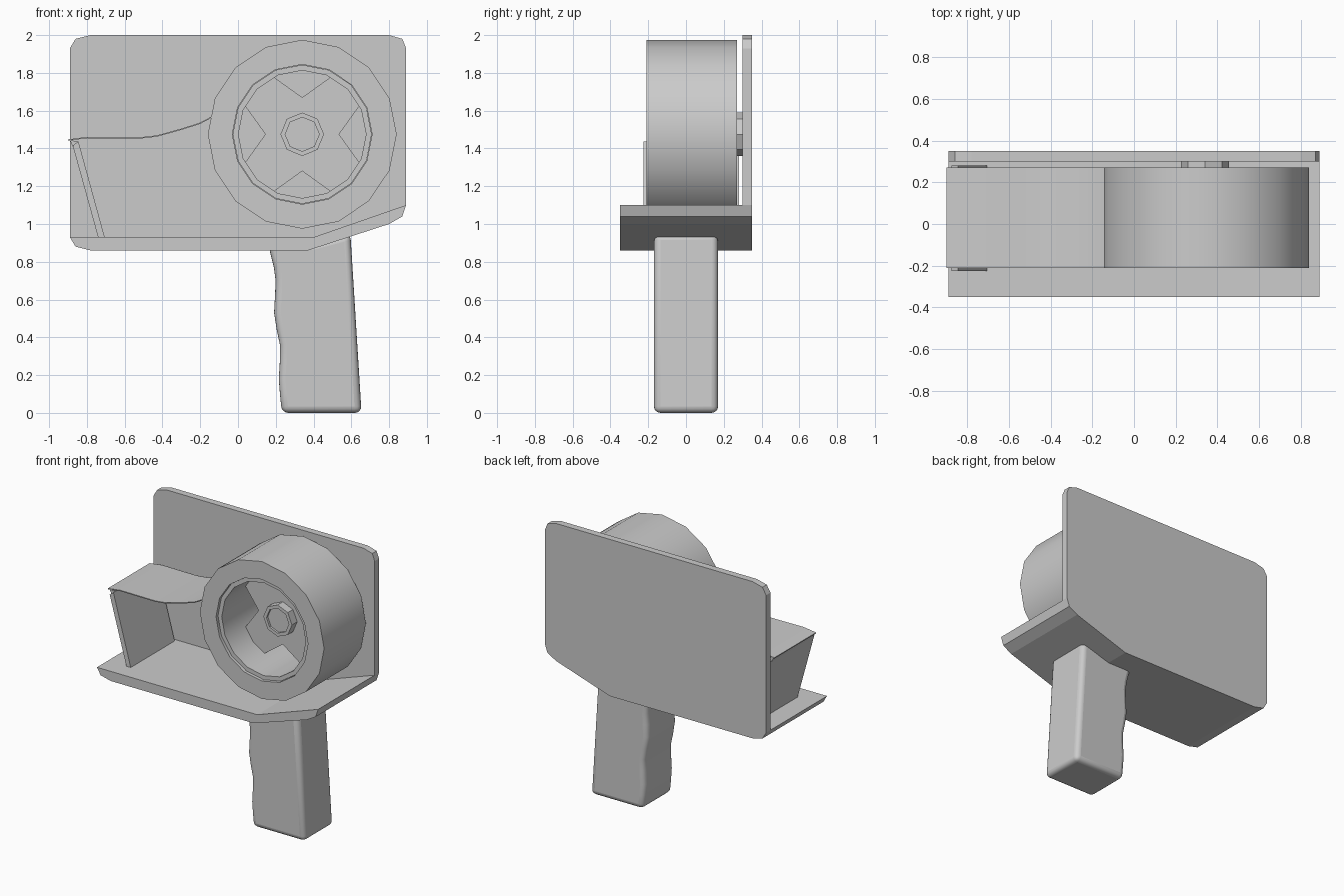
import bpy, bmesh, math

if "Cube" in bpy.data.objects:
    bpy.data.objects.remove(bpy.data.objects["Cube"])

CX, CZ = 0.34, 1.475  # roll axis


def finish(name, bm, smooth=None):
    bmesh.ops.recalc_face_normals(bm, faces=bm.faces)
    me = bpy.data.meshes.new(name)
    bm.to_mesh(me)
    bm.free()
    ob = bpy.data.objects.new(name, me)
    bpy.context.collection.objects.link(ob)
    if smooth:
        bpy.ops.object.select_all(action='DESELECT')
        ob.select_set(True)
        bpy.context.view_layer.objects.active = ob
        bpy.ops.object.shade_smooth_by_angle(angle=math.radians(smooth))
    return ob


def prism(name, pts, y0, y1, smooth=None):
    """Extrude an x-z outline along y."""
    bm = bmesh.new()
    a = [bm.verts.new((x, y0, z)) for x, z in pts]
    b = [bm.verts.new((x, y1, z)) for x, z in pts]
    bm.faces.new(a)
    bm.faces.new(b[::-1])
    for i in range(len(pts)):
        j = (i + 1) % len(pts)
        bm.faces.new((a[i], b[i], b[j], a[j]))
    return finish(name, bm, smooth)


def polar(r, deg):
    t = math.radians(deg)
    return CX + r * math.cos(t), CZ + r * math.sin(t)


def tube(name, ro, ri, y0, y1, n, smooth=None):
    """Hollow n-sided ring around the roll axis."""
    bm = bmesh.new()
    loops = []
    for r, y in ((ro, y0), (ro, y1), (ri, y1), (ri, y0)):
        ring = [polar(r, 360 * i / n) for i in range(n)]
        loops.append([bm.verts.new((x, y, z)) for x, z in ring])
    for k in range(4):
        p, q = loops[k], loops[(k + 1) % 4]
        for i in range(n):
            j = (i + 1) % n
            bm.faces.new((p[i], p[j], q[j], q[i]))
    return finish(name, bm, smooth)


# Back plate and base share the lower outline
lower = [(-0.89, 0.93), (-0.86, 0.88), (-0.78, 0.86), (0.37, 0.86),
         (0.80, 1.00), (0.87, 1.04), (0.89, 1.10)]
prism("back_plate", lower + [(0.89, 1.93), (0.87, 1.98), (0.80, 2.0),
                             (-0.78, 2.0), (-0.86, 1.98), (-0.89, 1.93)], 0.30, 0.35)
prism("base_plate", lower + [(0.40, 0.93)], -0.35, 0.30)

# Tape roll and its hub
tube("tape_roll", 0.50, 0.37, -0.21, 0.27, 16, 30)
tube("hub_ring", 0.368, 0.338, -0.19, 0.265, 16, 30)

# Hub spokes: X-shaped plate with four V notches
star = []
for k in range(4):
    star.append(polar(0.195, 90 * k))
    star += [polar(0.345, 90 * k + d) for d in (27, 45, 63)]
prism("hub_spokes", star, 0.03, 0.09)

# Octagonal axle with recessed pin
tube("axle", 0.115, 0.09, -0.03, 0.30, 8)
prism("axle_pin", [polar(0.09, 45 * i) for i in range(8)], -0.015, 0.30)

# Loose tape strip running to the cutter
top = [(-0.13, 1.575), (-0.20, 1.537), (-0.30, 1.505), (-0.43, 1.469),
       (-0.52, 1.459), (-0.80, 1.461), (-0.90, 1.448)]
prism("tape_strip", top + [(x, z - 0.007) for x, z in top[::-1]], -0.21, 0.27, 30)

# Slanted front wall and cutter blade
prism("front_wall", [(-0.875, 1.415), (-0.738, 0.92), (-0.703, 0.92), (-0.845, 1.438)],
      -0.225, 0.28)
prism("cutter_blade", [(-0.872, 1.405), (-0.845, 1.438), (-0.89, 1.443)], -0.205, 0.265)

# Handle with finger grip waves and rounded edges
grip = [(0.16, 0.90), (0.17, 0.85), (0.19, 0.77), (0.199, 0.70), (0.196, 0.62),
        (0.191, 0.53), (0.205, 0.44), (0.222, 0.36), (0.222, 0.28), (0.216, 0.18),
        (0.222, 0.10), (0.232, 0.0), (0.654, 0.0), (0.595, 0.95), (0.40, 0.90)]
handle = prism("handle", grip, -0.17, 0.17, 40)
bev = handle.modifiers.new("round", 'BEVEL')
bev.width = 0.035
bev.segments = 4
bev.limit_method = 'ANGLE'
bev.angle_limit = math.radians(50)
